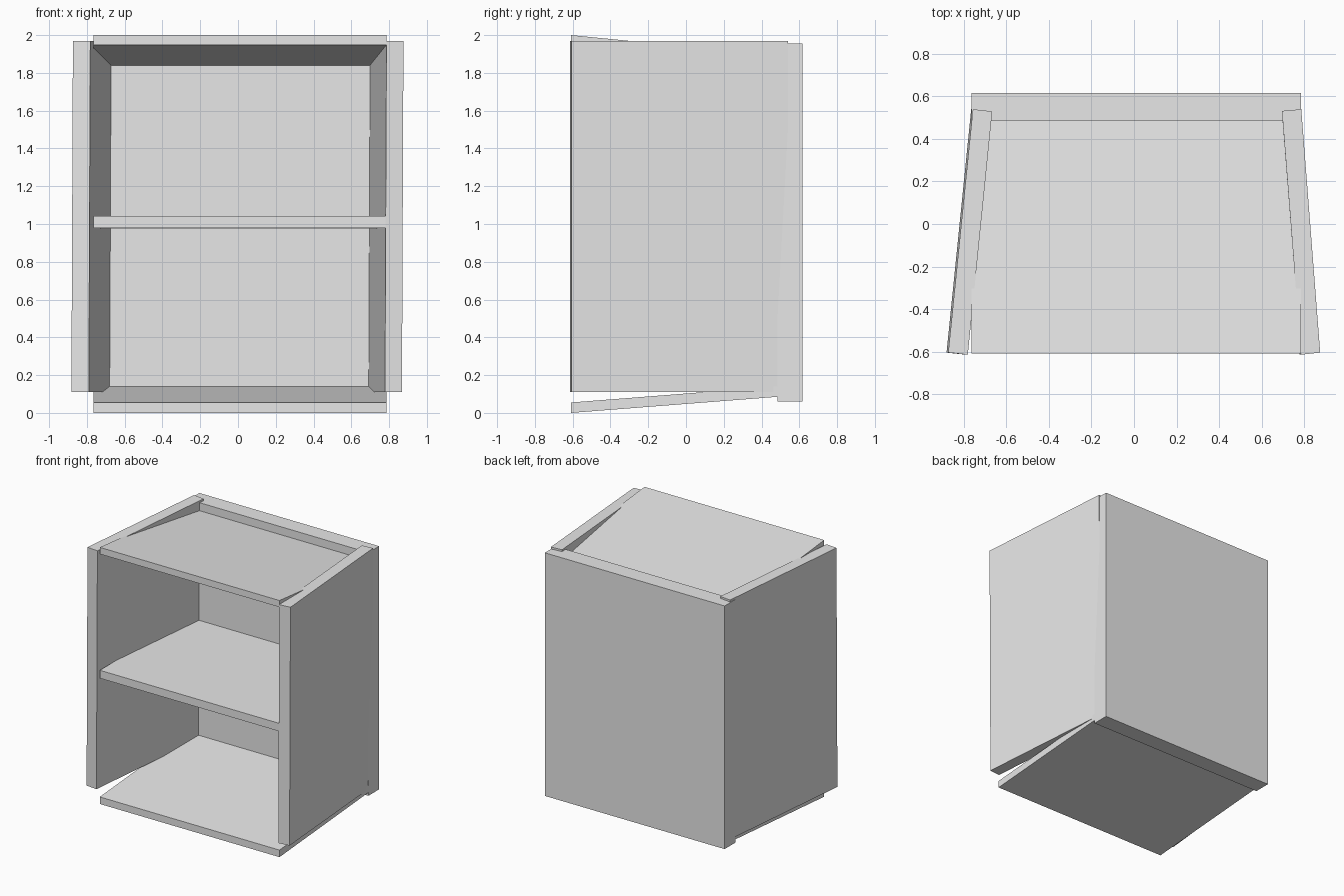
import bpy
import bmesh
from mathutils import Vector

cube = bpy.data.objects.get("Cube")
if cube:
    bpy.data.objects.remove(cube, do_unlink=True)

# One plain grey for all boards
grey = bpy.data.materials.new("plain_grey")
grey.use_nodes = True
colour = (0.8, 0.8, 0.8, 1)
grey.diffuse_color = colour
grey.node_tree.nodes["Principled BSDF"].inputs["Base Color"].default_value = colour


def board(name, profile, offset):
    """Extrude a four-cornered outline along an offset into a solid board."""
    bm = bmesh.new()
    face = bm.faces.new([bm.verts.new(p) for p in profile])
    ext = bmesh.ops.extrude_face_region(bm, geom=[face], use_keep_orig=True)
    verts = [g for g in ext["geom"] if isinstance(g, bmesh.types.BMVert)]
    bmesh.ops.translate(bm, verts=verts, vec=Vector(offset))
    bmesh.ops.recalc_face_normals(bm, faces=bm.faces)
    mesh = bpy.data.meshes.new(name)
    bm.to_mesh(mesh)
    bm.free()
    mesh.materials.append(grey)
    obj = bpy.data.objects.new(name, mesh)
    bpy.context.collection.objects.link(obj)
    return obj


X0, X1 = -0.765, 0.785      # width shared by back and horizontal boards
FRONT, REAR = -0.61, 0.52


def level_board(name, z_front, z_rear, thick):
    """Board spanning the width, sloping from front to rear."""
    outline = [(X0, FRONT, z_front), (X0, REAR, z_rear),
               (X0, REAR, z_rear + thick), (X0, FRONT, z_front + thick)]
    board(name, outline, (X1 - X0, 0, 0))


# Horizontal boards
level_board("top_panel", 1.948, 1.837, 0.052)
level_board("middle_shelf", 0.98, 0.975, 0.062)
level_board("bottom_panel", 0.0, 0.088, 0.055)

# Back board
board("back_panel",
      [(X0, 0.485, 0.06), (X1, 0.485, 0.06), (X1, 0.617, 0.06), (X0, 0.617, 0.06)],
      (0, 0, 1.895))

# Splayed side boards, both leaning very slightly to the left
sides = {
    "right_side": [(-0.882, -0.605), (-0.79, -0.615), (-0.675, 0.53), (-0.766, 0.54)],
    "left_side": [(0.778, -0.615), (0.868, -0.605), (0.779, 0.54), (0.688, 0.532)],
}
for name, plan in sides.items():
    board(name, [(x, y, 0.11) for x, y in plan], (0.008, 0, 1.86))
